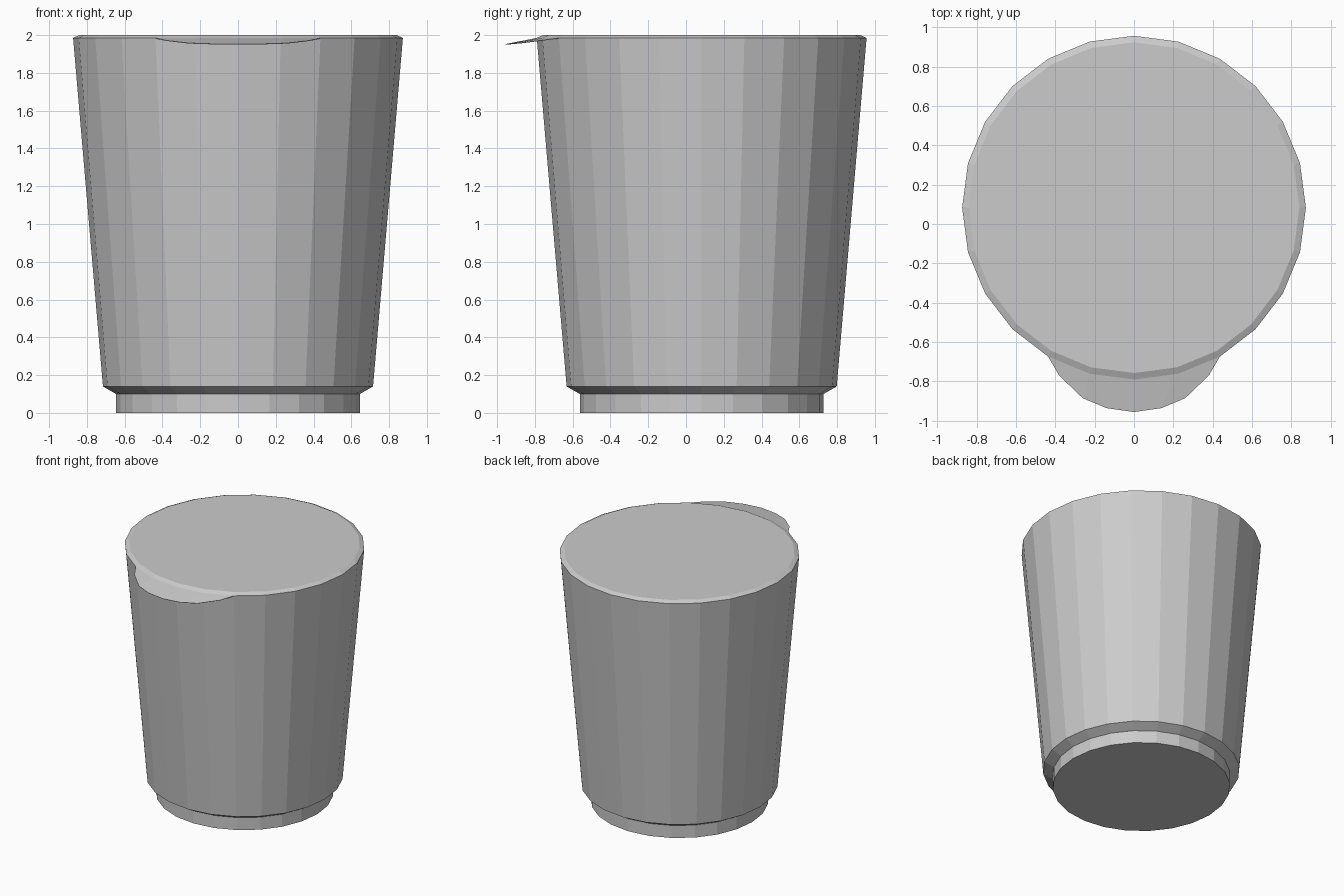
import bpy
import bmesh
from math import sin, cos, pi

SIDES = 24
CENTRE_Y = 0.083
RIM_R, RIM_Z = 0.873, 1.985

if "Cube" in bpy.data.objects:
    bpy.data.objects.remove(bpy.data.objects["Cube"], do_unlink=True)

grey = bpy.data.materials.new("plain grey")
grey.use_nodes = True
grey.diffuse_color = (0.6, 0.6, 0.6, 1)
grey.node_tree.nodes["Principled BSDF"].inputs["Base Color"].default_value = grey.diffuse_color


def ring_point(r, z, i):
    a = 2 * pi * i / SIDES
    return (r * cos(a), CENTRE_Y + r * sin(a), z)


def finish(bm, name):
    mesh = bpy.data.meshes.new(name)
    bm.to_mesh(mesh)
    bm.free()
    mesh.materials.append(grey)
    obj = bpy.data.objects.new(name, mesh)
    bpy.context.collection.objects.link(obj)
    return obj


def lathe(name, profile, cap_bottom=False, cap_top=False):
    """Faceted turned shape from (radius, height) pairs, bottom to top."""
    bm = bmesh.new()
    rings = [[bm.verts.new(ring_point(r, z, i)) for i in range(SIDES)] for r, z in profile]
    for low, high in zip(rings, rings[1:]):
        for i in range(SIDES):
            j = (i + 1) % SIDES
            bm.faces.new((low[i], low[j], high[j], high[i]))
    if cap_bottom:
        bm.faces.new(rings[0][::-1])
    if cap_top:
        bm.faces.new(rings[-1])
    return finish(bm, name)


# Tapered cup with a narrower foot
lathe("cup_body", [(0.645, 0), (0.645, 0.10), (0.715, 0.14), (RIM_R, RIM_Z)], cap_bottom=True)

# Lid with a small sloped edge
lathe("lid", [(RIM_R, RIM_Z), (0.84, 2.0)], cap_top=True)

# Pull tab: thin sheet from the front of the rim to a drooping rounded edge
half = [(0.38, -0.77, 1.972), (0.26, -0.885, 1.958), (0.14, -0.935, 1.954)]
bm = bmesh.new()
rim = [bm.verts.new(ring_point(RIM_R, RIM_Z, i)) for i in range(16, 21)]
edge = [bm.verts.new((-x, y, z)) for x, y, z in half]
edge.append(bm.verts.new((0, -0.955, 1.953)))
edge += [bm.verts.new(p) for p in reversed(half)]
bm.faces.new((rim[0], edge[0], edge[1], rim[1]))
bm.faces.new((rim[1], edge[1], edge[2]))
bm.faces.new((rim[1], edge[2], edge[3], rim[2]))
bm.faces.new((rim[2], edge[3], edge[4], rim[3]))
bm.faces.new((rim[3], edge[4], edge[5]))
bm.faces.new((rim[3], edge[5], edge[6], rim[4]))
tab = finish(bm, "pull_tab")
skin = tab.modifiers.new("thickness", "SOLIDIFY")
skin.thickness = 0.003
skin.offset = -1
